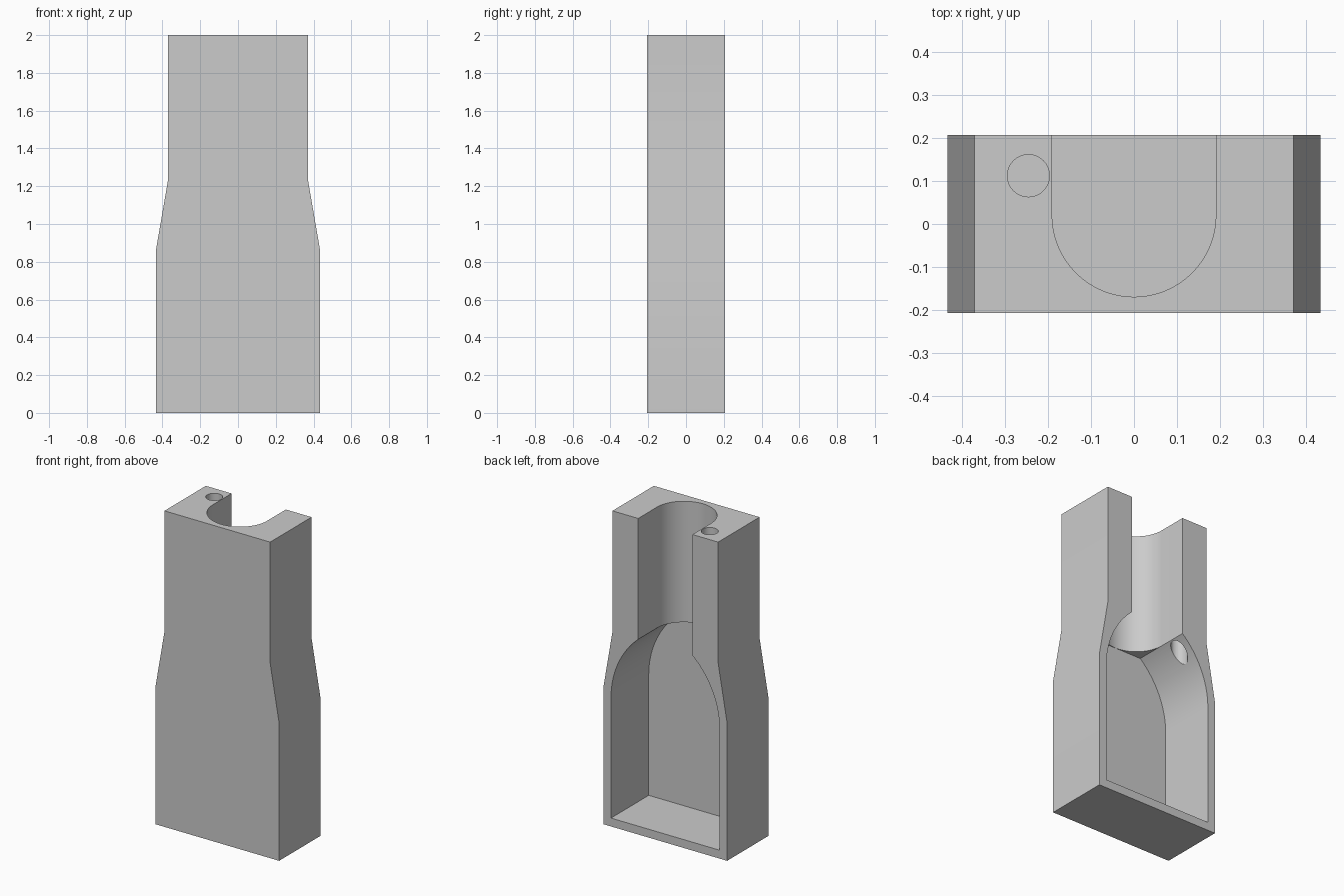
import bpy
import bmesh
from math import sin, cos, pi, asin, radians

cube = bpy.data.objects.get("Cube")
if cube:
    bpy.data.objects.remove(cube, do_unlink=True)

grey = bpy.data.materials.new("plain_grey")
grey.use_nodes = True
colour = (0.6, 0.6, 0.6, 1)
grey.diffuse_color = colour
grey.node_tree.nodes["Principled BSDF"].inputs["Base Color"].default_value = colour


def prism(name, points, push):
    """Extrude a closed outline of 3D points along the push vector."""
    bm = bmesh.new()
    face = bm.faces.new([bm.verts.new(p) for p in points])
    result = bmesh.ops.extrude_face_region(bm, geom=[face])
    moved = [v for v in result["geom"] if isinstance(v, bmesh.types.BMVert)]
    bmesh.ops.translate(bm, verts=moved, vec=push)
    bmesh.ops.recalc_face_normals(bm, faces=bm.faces)
    mesh = bpy.data.meshes.new(name)
    bm.to_mesh(mesh)
    bm.free()
    mesh.materials.append(grey)
    obj = bpy.data.objects.new(name, mesh)
    bpy.context.collection.objects.link(obj)
    return obj


def arc(cx, cy, r, start, end, steps):
    angles = [start + (end - start) * i / steps for i in range(steps + 1)]
    return [(cx + r * cos(a), cy + r * sin(a)) for a in angles]


def mirrored(half):
    """Close a right-hand outline with its mirror image."""
    return half + [(-x, z) for x, z in reversed(half)]


# Body: tall block with tapered shoulders
BACK, FRONT = 0.207, -0.207
outline = mirrored([(0.433, 0), (0.433, 0.87), (0.37, 1.235), (0.37, 2)])
body = prism("body", [(x, FRONT, z) for x, z in outline], (0, BACK - FRONT, 0))

# Pocket open at the back, with curved shoulders and a flat ceiling
FLOOR, SPRING, CEILING, WALL, NECK = -0.17, 0.815, 1.235, 0.38, 0.1895
rise, run = CEILING - SPRING, WALL - NECK
radius = (rise ** 2 + run ** 2) / (2 * run)
shoulder = arc(WALL - radius, SPRING, radius, 0, asin(rise / radius), 24)
pocket = prism("pocket_cutter",
               [(x, FLOOR, z) for x, z in mirrored([(WALL, 0.053)] + shoulder)],
               (0, 0.5, 0))

# U-shaped channel from the pocket to the top
u_shape = [(-0.19, 0.3)] + arc(0, 0.021, 0.19, pi, 2 * pi, 48) + [(0.19, 0.3)]
channel = prism("channel_cutter", [(x, y, 1.2) for x, y in u_shape], (0, 0, 1))

# Narrow round hole beside the channel
ring = arc(-0.245, 0.112, 0.049, 0, 2 * pi, 32)[:-1]
hole = prism("hole_cutter", [(x, y, 1) for x, y in ring], (0, 0, 1.2))

bpy.ops.object.select_all(action="DESELECT")
bpy.context.view_layer.objects.active = body
body.select_set(True)
for cutter in (pocket, channel, hole):
    cutter.hide_render = True
    cut = body.modifiers.new(cutter.name, "BOOLEAN")
    cut.operation = "DIFFERENCE"
    cut.solver = "EXACT"
    cut.object = cutter
    bpy.ops.object.modifier_apply(modifier=cut.name)
    bpy.data.objects.remove(cutter, do_unlink=True)

bpy.ops.object.shade_smooth_by_angle(angle=radians(25))
